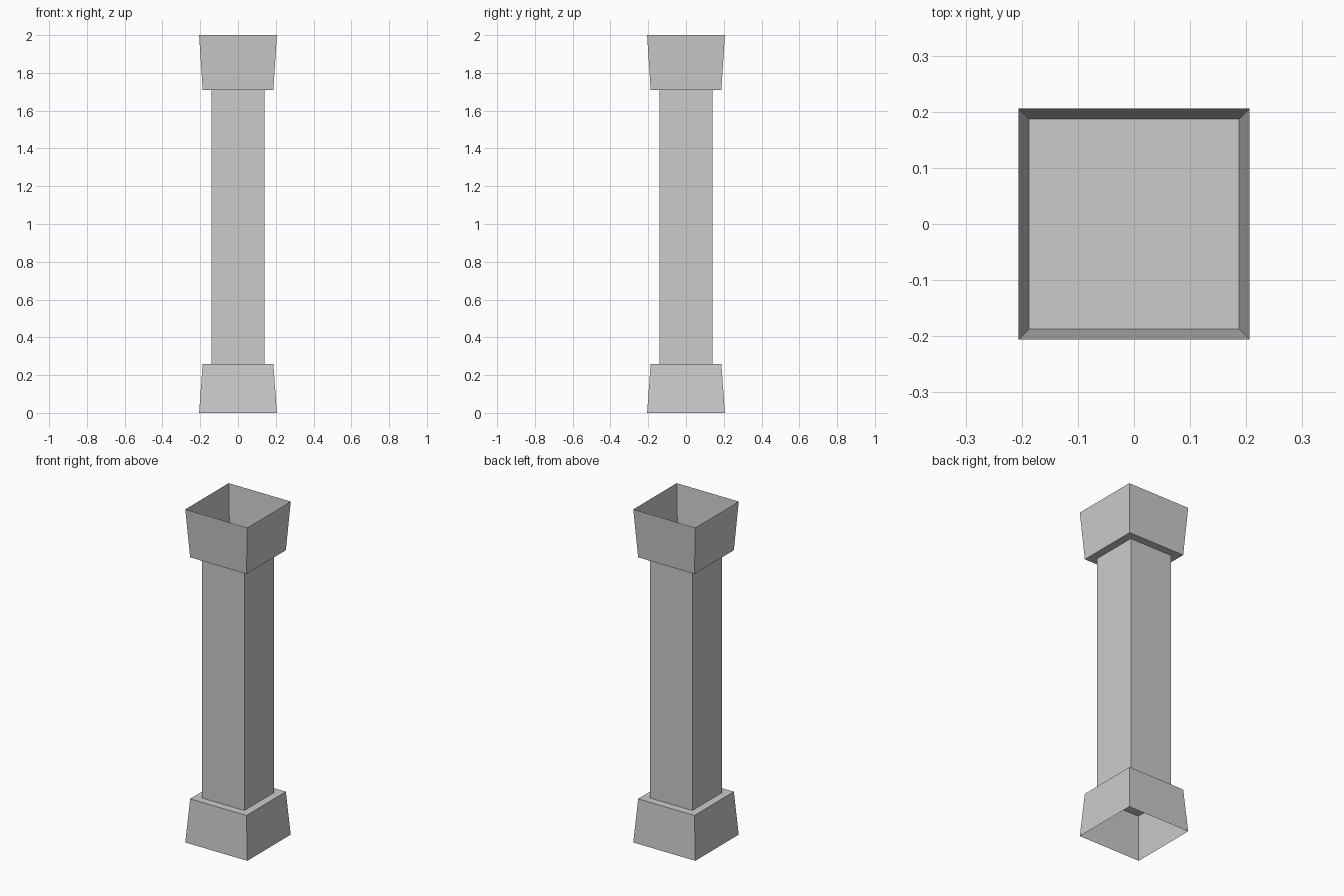
import bpy

if "Cube" in bpy.data.objects:
    bpy.data.objects.remove(bpy.data.objects["Cube"])

stone = bpy.data.materials.new("grey stone")
stone.diffuse_color = (0.6, 0.6, 0.6, 1)
stone.use_nodes = True
stone.node_tree.nodes["Principled BSDF"].inputs["Base Color"].default_value = stone.diffuse_color


def square_part(name, rings, caps=()):
    """Square tube through (half width, z) rings; caps lists the rings closed by a face."""
    verts = [(sx * h, sy * h, z) for h, z in rings
             for sx, sy in ((-1, -1), (1, -1), (1, 1), (-1, 1))]
    faces = [(4 * r + i, 4 * r + (i + 1) % 4, 4 * r + 4 + (i + 1) % 4, 4 * r + 4 + i)
             for r in range(len(rings) - 1) for i in range(4)]
    for r in caps:
        quad = [4 * r + i for i in range(4)]
        faces.append(quad[::-1] if r == 0 else quad)
    mesh = bpy.data.meshes.new(name)
    mesh.from_pydata(verts, [], faces)
    mesh.materials.append(stone)
    obj = bpy.data.objects.new(name, mesh)
    bpy.context.collection.objects.link(obj)
    return obj


# Hollow base, open underneath
square_part("base", [(0.206, 0.0), (0.187, 0.26)], caps=[1])
# Straight shaft between base and capital
square_part("shaft", [(0.141, 0.26), (0.141, 1.71)])
# Hollow capital, open on top
square_part("capital", [(0.187, 1.71), (0.206, 2.0)], caps=[0])
